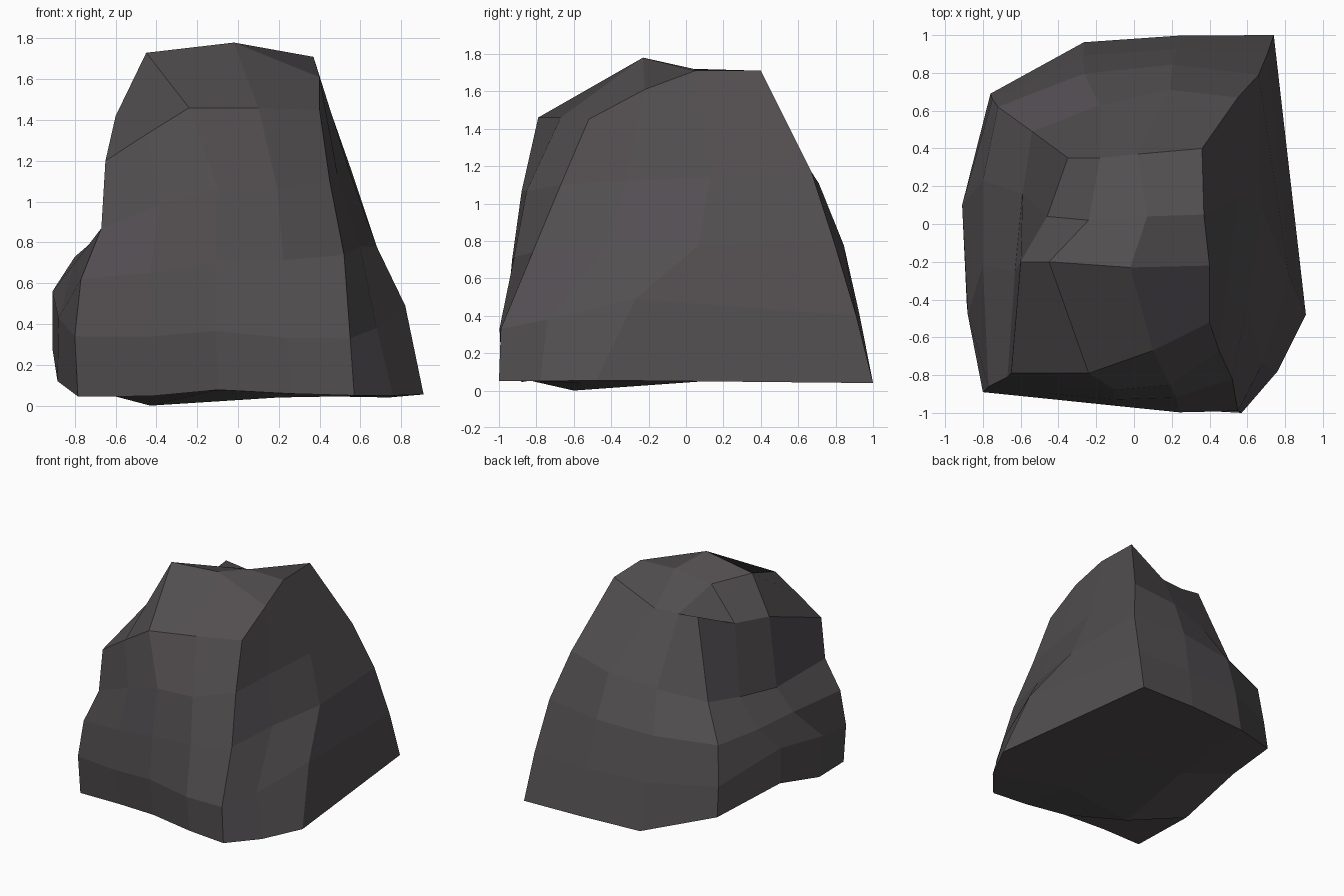
import bpy, bmesh
from mathutils import Vector

if "Cube" in bpy.data.objects:
    bpy.data.objects.remove(bpy.data.objects["Cube"])

# Four corner ridges of the boulder, from base upward (below the cap)
FRONT_LEFT = [(-.785, -.88, .045), (-.80, -.89, .34), (-.77, -.86, .62), (-.67, -.81, .87)]
FRONT_RIGHT = [(.57, -1.0, .05), (.55, -.99, .33), (.52, -.82, .74), (.45, -.67, 1.10)]
BACK_RIGHT = [(.74, 1.0, .04), (.71, .91, .40), (.66, .79, .80), (.55, .67, 1.17)]
BACK_LEFT = [(-.76, .69, .19), (-.75, .66, .42), (-.72, .62, .73), (-.54, .49, .98)]

# Inner ridges of the buttressed right side
RIGHT_NEAR = [(.76, -.78, .05), (.68, -.74, .38), (.60, -.42, .78), (.49, -.32, 1.12)]
RIGHT_FAR = [(.91, -.48, .055), (.82, -.27, .49), (.68, .07, .78), (.55, .13, 1.14)]

# Inner ridges of the ledged left side
LEFT_FAR = [(-.91, .10, .28), (-.91, .10, .56), (-.80, .23, .73), (-.59, .16, .91)]
LEFT_NEAR = [(-.885, -.43, .12), (-.88, -.48, .43), (-.80, -.22, .70), (-.63, -.25, .84)]


def ridge(start, end, f, out, bulges, lifts):
    """Column between two corner ridges, pushed outward and lifted per level."""
    return [Vector(a).lerp(Vector(b), f) + Vector(out) * push + Vector((0, 0, lift))
            for a, b, push, lift in zip(start, end, bulges, lifts)]


front, back = (0, -1, 0), (0, 1, 0)
columns = [
    FRONT_LEFT,
    ridge(FRONT_LEFT, FRONT_RIGHT, .26, front, (-.035, .01, .05, .08), (0, 0, 0, .06)),
    ridge(FRONT_LEFT, FRONT_RIGHT, .51, front, (0, .02, .09, .14), (.03, .03, .02, .08)),
    ridge(FRONT_LEFT, FRONT_RIGHT, .77, front, (.01, .03, .09, .15), (.01, 0, 0, .02)),
    FRONT_RIGHT, RIGHT_NEAR, RIGHT_FAR, BACK_RIGHT,
    ridge(BACK_RIGHT, BACK_LEFT, .33, back, (.10, .10, .11, .10), (-.04, 0, 0, 0)),
    ridge(BACK_RIGHT, BACK_LEFT, .67, back, (.17, .15, .12, .08), (-.09, 0, 0, 0)),
    BACK_LEFT, LEFT_FAR, LEFT_NEAR,
]

# Craggy cap, rows from front to back
CAP = [
    [(-.65, -.79, 1.20), (-.45, -.79, 1.33), (-.24, -.79, 1.46), (.10, -.67, 1.46),
     (.40, -.52, 1.45)],
    [(-.60, -.20, 1.42), (-.45, -.20, 1.73), (-.02, -.23, 1.78), (.40, -.22, 1.61)],
    [(-.46, .04, 1.42), (-.24, .02, 1.67), (.07, .04, 1.72), (.37, .05, 1.71)],
    [(-.35, .35, 1.56), (-.18, .35, 1.54), (.02, .37, 1.54), (.36, .40, 1.71)],
]

bm = bmesh.new()


def fill_grid(rows):
    """Faces of a patch whose front row has one extra point in its first span."""
    first = rows[0]
    bm.faces.new((first[0], first[1], first[2], rows[1][1], rows[1][0]))
    rows = [[first[0]] + first[2:]] + rows[1:]
    for r in range(3):
        for c in range(3):
            if (r, c) != (0, 0):
                bm.faces.new((rows[r][c], rows[r][c + 1],
                              rows[r + 1][c + 1], rows[r + 1][c]))


# Rings around the body
rings = [[bm.verts.new(col[level]) for col in columns] for level in range(4)]

# Cap, whose border is the last ring
cap = [[bm.verts.new(p) for p in row] for row in CAP]
rings.append(cap[0] + [cap[1][3], cap[2][3]] + cap[3][::-1] + [cap[2][0], cap[1][0]])
fill_grid(cap)

# Side walls
count = len(columns)
for low, high in zip(rings, rings[1:]):
    for i in range(count):
        j = (i + 1) % count
        bm.faces.new((low[i], low[j], high[j], high[i]))

# Nearly flat underside with one low bump
b = rings[0]
u = [bm.verts.new(p) for p in
     [(-.43, -.60, 0), (.20, -.55, .04), (-.35, .15, .06), (.20, .10, .05)]]
fill_grid([b[0:5], [b[12], u[0], u[1], b[5]], [b[11], u[2], u[3], b[6]],
           [b[10], b[9], b[8], b[7]]])

bmesh.ops.recalc_face_normals(bm, faces=bm.faces)
mesh = bpy.data.meshes.new("boulder")
bm.to_mesh(mesh)
bm.free()

# Dark grey stone
stone = bpy.data.materials.new("dark grey stone")
stone.diffuse_color = (.085, .077, .082, 1)
stone.use_nodes = True
stone.node_tree.nodes["Principled BSDF"].inputs["Base Color"].default_value = stone.diffuse_color
mesh.materials.append(stone)
boulder = bpy.data.objects.new("boulder", mesh)
bpy.context.collection.objects.link(boulder)
